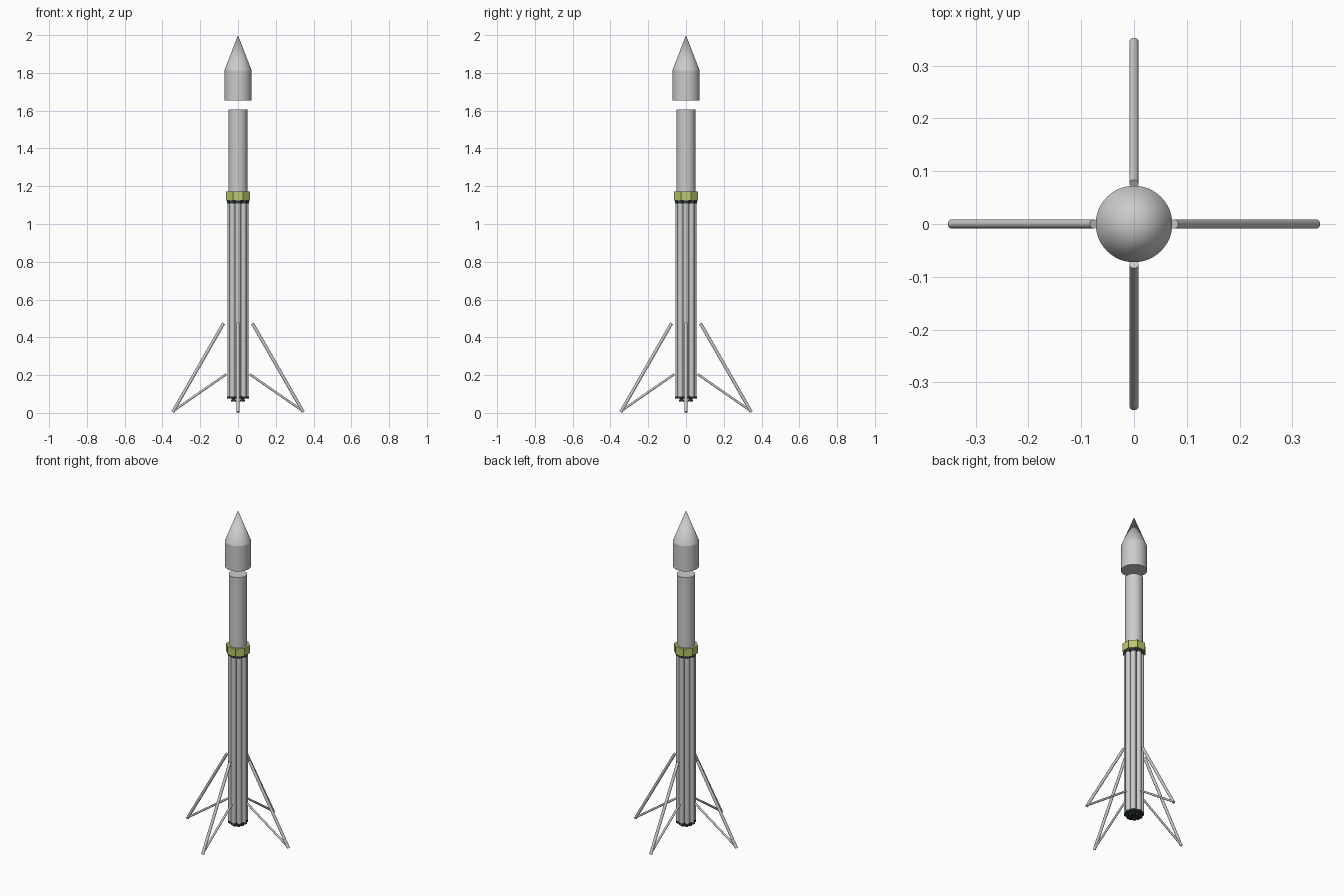
import bpy, math
from mathutils import Vector

if "Cube" in bpy.data.objects:
    bpy.data.objects.remove(bpy.data.objects["Cube"])


def material(name, color):
    m = bpy.data.materials.new(name)
    m.diffuse_color = (*color, 1)
    m.use_nodes = True
    m.node_tree.nodes["Principled BSDF"].inputs["Base Color"].default_value = m.diffuse_color
    return m


DARK = material("dark_metal", (0.03, 0.045, 0.05))
LIME = material("lime", (0.5, 0.58, 0.16))
BROWN = material("brown", (0.35, 0.27, 0.13))


def finish(name, mat, smooth=True):
    o = bpy.context.object
    o.name = name
    if mat:
        o.data.materials.append(mat)
    if smooth:
        bpy.ops.object.shade_smooth_by_angle(angle=math.radians(30))
    return o


def tube(name, r, z0, z1, x=0, y=0, r_top=None, sides=48, mat=None, turn=0, smooth=True):
    """Upright cylinder or cone between two heights."""
    bpy.ops.mesh.primitive_cone_add(
        vertices=sides, radius1=r, radius2=r if r_top is None else r_top,
        depth=z1 - z0, location=(x, y, (z0 + z1) / 2), rotation=(0, 0, turn))
    return finish(name, mat, smooth)


def strut(name, a, b, r):
    """Round bar between two points."""
    a, b = Vector(a), Vector(b)
    bpy.ops.mesh.primitive_cylinder_add(
        vertices=20, radius=r, depth=(b - a).length, location=(a + b) / 2,
        rotation=(b - a).to_track_quat('Z', 'Y').to_euler())
    return finish(name, None)


def ring(count, radius, start=0.0):
    for i in range(count):
        t = start + 2 * math.pi * i / count
        yield i + 1, t, radius * math.cos(t), radius * math.sin(t)


# Nose fairing, floating above the upper stage
tube("nose_fairing", 0.0725, 1.655, 1.812)
tube("nose_cone", 0.0725, 1.812, 2.0, r_top=0)

# Upper stage
tube("upper_stage", 0.051, 1.17, 1.607)

# Octagonal collar with brown corner posts
tube("collar", 0.067, 1.124, 1.172, sides=8, mat=LIME, turn=math.pi / 8, smooth=False)
for i, t, x, y in ring(8, 0.0655, math.pi / 8):
    tube(f"collar_post_{i}", 0.003, 1.124, 1.172, x, y, sides=4, mat=BROWN, turn=t, smooth=False)

# Booster: eight clustered tanks around a dark core, with dark end caps
tube("booster_core", 0.041, 0.086, 1.11, mat=DARK)
for label, z0, z1 in (("base", 0.075, 0.087), ("top", 1.108, 1.124)):
    tube(f"{label}_plate", 0.05, z0, z1, mat=DARK)
    for i, t, x, y in ring(8, 0.0405):
        tube(f"{label}_cap_{i}", 0.017, z0, z1, x, y, sides=24, mat=DARK)
for i, t, x, y in ring(8, 0.0405):
    tube(f"booster_tank_{i}", 0.0155, 0.087, 1.108, x, y, sides=24)

# Engine bells
for i, t, x, y in list(ring(8, 0.028)) + [(9, 0, 0, 0)]:
    tube(f"engine_bell_{i}", 0.0105, 0.06, 0.078, x, y, r_top=0.005, sides=20, mat=DARK)

# Four landing legs, each with a long and a short strut
for i, t, x, y in ring(4, 1.0):
    strut(f"leg_{i}_long_strut", (0.0765 * x, 0.0765 * y, 0.474), (0.3455 * x, 0.3455 * y, 0.0045), 0.0085)
    strut(f"leg_{i}_short_strut", (0.062 * x, 0.062 * y, 0.205), (0.34 * x, 0.34 * y, 0.012), 0.006)
